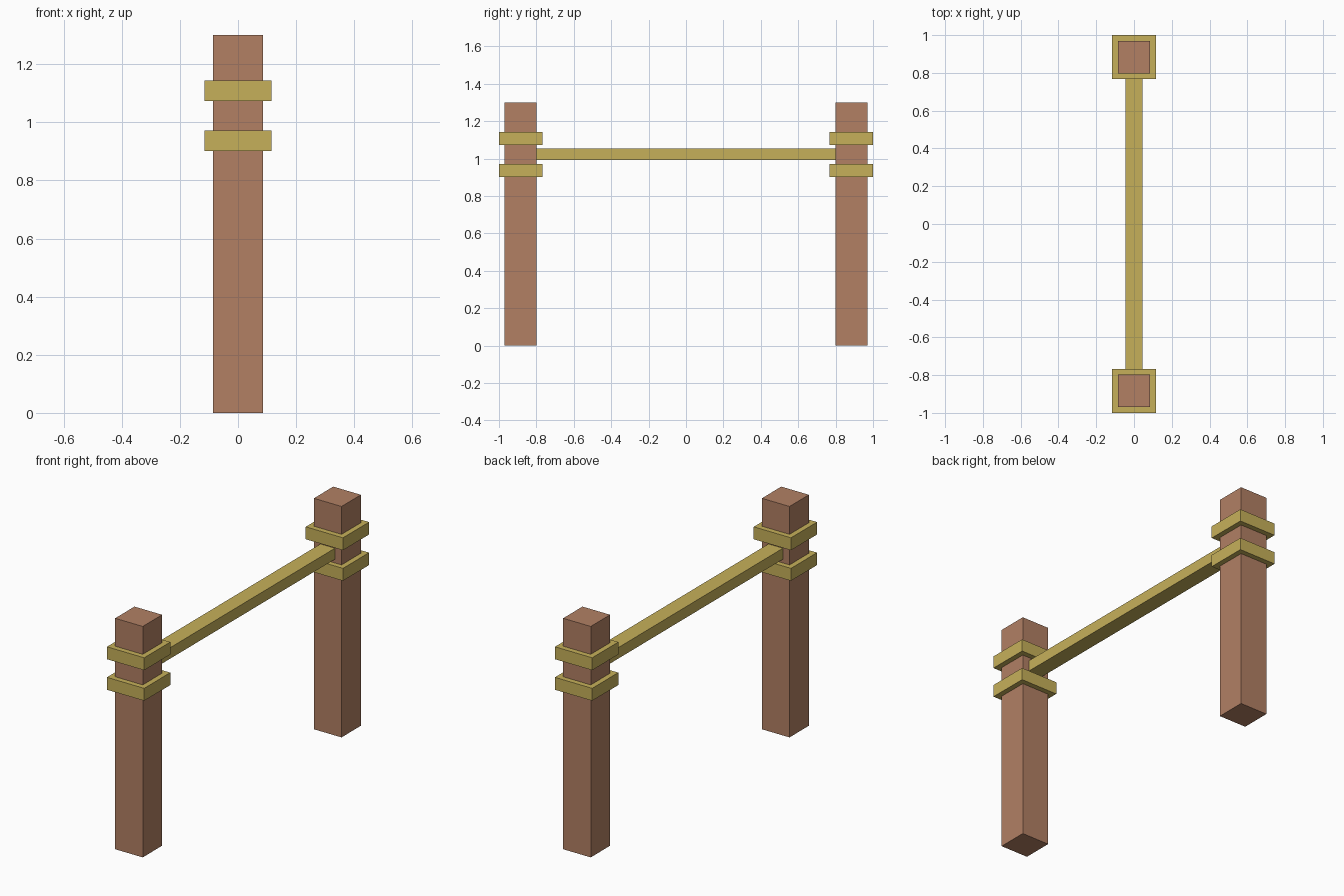
import bpy

if "Cube" in bpy.data.objects:
    bpy.data.objects.remove(bpy.data.objects["Cube"])


def material(name, rgb):
    m = bpy.data.materials.new(name)
    m.diffuse_color = (*rgb, 1.0)
    m.use_nodes = True
    m.node_tree.nodes["Principled BSDF"].inputs["Base Color"].default_value = m.diffuse_color
    return m


wood = material("brown wood", (0.445, 0.216, 0.127))
rope = material("straw yellow", (0.565, 0.434, 0.102))


def box(name, centre, size, mat):
    bpy.ops.mesh.primitive_cube_add(size=1, location=centre)
    ob = bpy.context.object
    ob.name = name
    ob.scale = size
    bpy.ops.object.transform_apply(location=False, rotation=False, scale=True)
    ob.data.materials.append(mat)
    return ob


POST_Y = 0.884

for side, label in ((-1, "front"), (1, "back")):
    y = side * POST_Y
    # Square post
    box(label + "_post", (0, y, 0.65), (0.172, 0.172, 1.30), wood)
    # Two bands around the post, above and below the rail
    for z, level in ((0.936, "lower"), (1.108, "upper")):
        box(f"{label}_{level}_band", (0, y, z), (0.232, 0.232, 0.07), rope)

# Rail between the inner faces of the posts
box("rail", (0, 0, 1.023), (0.09, 2 * (POST_Y - 0.085), 0.062), rope)
